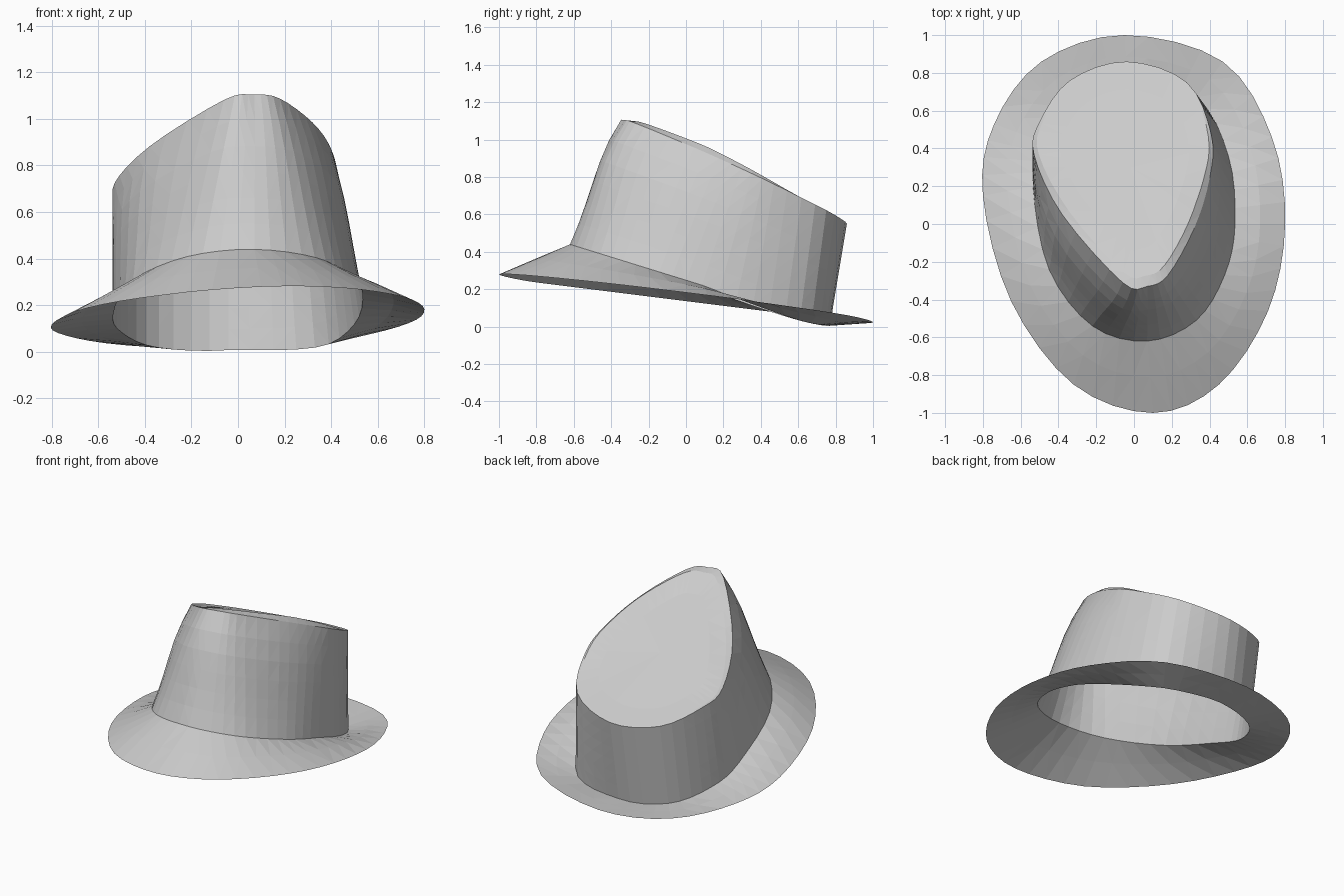
import bpy
import bmesh
from math import pi, sin
from mathutils import Vector

SEGMENTS_PER_POINT = 4

default_cube = bpy.data.objects.get("Cube")
if default_cube:
    bpy.data.objects.remove(default_cube, do_unlink=True)

# One felt colour for the whole hat
felt = bpy.data.materials.new("grey_felt")
felt.use_nodes = True
felt_colour = (0.6, 0.6, 0.6, 1.0)
felt.diffuse_color = felt_colour
felt.node_tree.nodes["Principled BSDF"].inputs["Base Color"].default_value = felt_colour


def closed_curve(outline, height):
    """Sample a smooth closed curve through plan points, lifted by height(x, y)."""
    points = [Vector(p) for p in outline]
    count = len(points)
    ring = []
    for i in range(count):
        a, b, c, d = (points[(i + k) % count] for k in (-1, 0, 1, 2))
        for step in range(SEGMENTS_PER_POINT):
            t = step / SEGMENTS_PER_POINT
            p = b + (c - a) * t / 2
            p += (2 * a - 5 * b + 4 * c - d) * t ** 2 / 2
            p += (3 * b - a - 3 * c + d) * t ** 3 / 2
            ring.append(Vector((p.x, p.y, height(p.x, p.y))))
    return ring


def loft(name, rings, centre=None):
    """Bridge a list of rings from outside to inside, optionally closed by a fan."""
    bm = bmesh.new()
    loops = [[bm.verts.new(p) for p in ring] for ring in rings]
    count = len(loops[0])
    for outer, inner in zip(loops, loops[1:]):
        for i in range(count):
            j = (i + 1) % count
            bm.faces.new((outer[i], outer[j], inner[j], inner[i]))
    if centre is not None:
        tip = bm.verts.new(centre)
        for i in range(count):
            bm.faces.new((loops[-1][i], loops[-1][(i + 1) % count], tip))
    bmesh.ops.triangulate(bm, faces=bm.faces[:], quad_method='SHORT_EDGE')
    mesh = bpy.data.meshes.new(name)
    bm.to_mesh(mesh)
    bm.free()
    mesh.materials.append(felt)
    obj = bpy.data.objects.new(name, mesh)
    bpy.context.collection.objects.link(obj)
    return obj


def frontness(y):
    """1 over the front half of the crown, fading to 0 at the back."""
    return min(1, max(0, (0.6 - y) / 0.5))


# Heights of the tilted outlines
def brim_height(x, y):
    return max(0.0, 0.15 - 0.125 * y + 0.04 * max(x, -0.35))


def base_height(x, y):
    sag = 0.03 * min(x, 0) * frontness(y) - 0.07 * abs(x) * (1 - frontness(y))
    return 0.248 - 0.309 * y + sag


def top_height(x, y):
    return 0.955 - 0.466 * y + 0.1 * x - 0.04 * max(x, 0) * (1 - frontness(y))


# Plan outlines, from the front round the left side to the back
brim_edge = closed_curve([
    (.1, -1), (.45, -.85), (.71, -.46), (.8, 0), (.73, .46), (.47, .86),
    (-.05, 1), (-.49, .86), (-.74, .53), (-.8, .15), (-.65, -.41), (-.32, -.85)],
    brim_height)
crown_base = closed_curve([
    (.07, -.62), (.33, -.51), (.48, -.27), (.535, 0), (.5, .36), (.33, .67),
    (-.04, .77), (-.34, .67), (-.5, .44), (-.535, .2), (-.45, -.24), (-.22, -.54)],
    base_height)
crown_rim = closed_curve([
    (.07, -.33), (.18, -.27), (.32, -.02), (.4, .24), (.41, .47), (.28, .75),
    (-.04, .86), (-.34, .76), (-.5, .54), (-.53, .37), (-.38, .05), (-.06, -.31)],
    lambda x, y: top_height(x, y) - 0.012 * frontness(y))

# Brim, almost straight from edge to crown
brim_middle = [a.lerp(b, 0.5) for a, b in zip(brim_edge, crown_base)]
for p in brim_middle:
    p.z += 0.015 * min(1, abs(p.x)) * frontness(p.y)
loft("brim", [brim_edge, brim_middle, crown_base])

# Crown wall, swelling towards the upper front
middle = Vector((-0.02, 0.3, 0))
wall = []
for k in range(7):
    t = k / 6
    ring = [a.lerp(b, t) for a, b in zip(crown_base, crown_rim)]
    for p in ring:
        outward = (p - middle).to_2d().normalized().to_3d()
        p += outward * 0.028 * sin(pi * t ** 2) * frontness(p.y + 0.25)
    wall.append(ring)
loft("crown_wall", wall)

# Crown top: bevelled lip, raised on the left and sunk on the right, flat at the back
lip = []
for p in crown_rim:
    q = p.lerp(middle, 0.02 + 0.07 * frontness(p.y))
    q.z = top_height(q.x, q.y) + 0.08 * q.x * frontness(p.y)
    lip.append(q)
dish = []
for p in lip:
    q = p.lerp(middle, 0.25)
    q.z = top_height(q.x, q.y) - 0.01
    dish.append(q)
middle.z = top_height(middle.x, middle.y) - 0.015
loft("crown_top", [crown_rim, lip, dish], middle)
